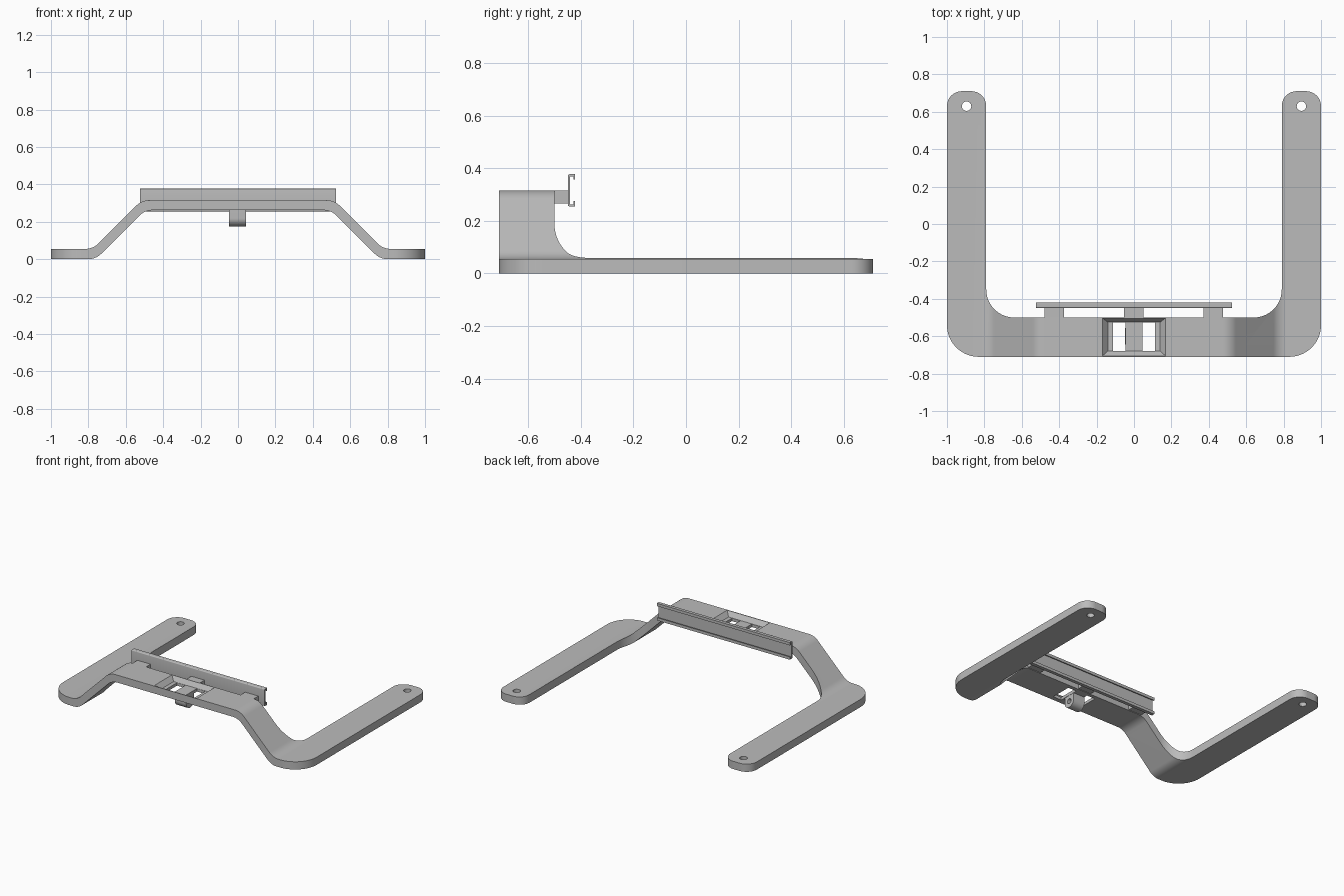
import bpy, bmesh, math
from mathutils import Vector

cube = bpy.data.objects.get("Cube")
if cube:
    bpy.data.objects.remove(cube, do_unlink=True)

grey = bpy.data.materials.new("plain grey")
grey.use_nodes = True
COLOUR = (0.5, 0.5, 0.5, 1)
grey.diffuse_color = COLOUR
grey.node_tree.nodes["Principled BSDF"].inputs["Base Color"].default_value = COLOUR


def fillet(corners, steps=12):
    """Round each (x, y, radius) corner of a closed outline."""
    out = []
    for i, (x, y, r) in enumerate(corners):
        p = Vector((x, y))
        if r == 0:
            out.append(p)
            continue
        a = (Vector(corners[i - 1][:2]) - p).normalized()
        b = (Vector(corners[(i + 1) % len(corners)][:2]) - p).normalized()
        half = a.angle(b) / 2
        centre = p + (a + b).normalized() * r / math.sin(half)
        start = p + a * r / math.tan(half) - centre
        end = p + b * r / math.tan(half) - centre
        sweep = start.angle_signed(end)
        for k in range(steps + 1):
            t = -sweep * k / steps
            out.append(centre + Vector((start.x * math.cos(t) - start.y * math.sin(t),
                                        start.x * math.sin(t) + start.y * math.cos(t))))
    return out


def circle(cx, cy, r, n=32):
    return [(cx + r * math.cos(math.tau * k / n), cy + r * math.sin(math.tau * k / n))
            for k in range(n)]


def loft(name, lower, upper, lo, hi, axis="z"):
    """Solid between two matching outlines placed at lo and hi along an axis."""
    place = {"x": lambda p, h: (h, p[0], p[1]),
             "y": lambda p, h: (p[0], h, p[1]),
             "z": lambda p, h: (p[0], p[1], h)}[axis]
    bm = bmesh.new()
    a = [bm.verts.new(place(p, lo)) for p in lower]
    b = [bm.verts.new(place(p, hi)) for p in upper]
    bm.faces.new(a)
    bm.faces.new(b)
    for i in range(len(a)):
        bm.faces.new((a[i - 1], a[i], b[i], b[i - 1]))
    bmesh.ops.recalc_face_normals(bm, faces=bm.faces)
    mesh = bpy.data.meshes.new(name)
    bm.to_mesh(mesh)
    bm.free()
    mesh.materials.append(grey)
    ob = bpy.data.objects.new(name, mesh)
    bpy.context.collection.objects.link(ob)
    return ob


def prism(name, outline, lo, hi, axis="z"):
    return loft(name, outline, outline, lo, hi, axis)


def rect(x0, x1, y0, y1):
    return [(x0, y0), (x1, y0), (x1, y1), (x0, y1)]


def boolean(ob, tool, operation):
    mod = ob.modifiers.new(operation, "BOOLEAN")
    mod.operation = operation
    mod.solver = "EXACT"
    mod.object = tool
    bpy.context.view_layer.objects.active = ob
    bpy.ops.object.modifier_apply(modifier=mod.name)
    bpy.data.objects.remove(tool, do_unlink=True)


def mirrored(half):
    return half + [(-x, y, r) for x, y, r in reversed(half)]


# Bent strip seen from the front
strip = fillet(mirrored([(-1.1, 0, 0), (-0.76, 0, 0.1), (-0.498, 0.262, 0.1)])
               + mirrored([(1.1, 0.055, 0), (0.775, 0.055, 0.1), (0.515, 0.315, 0.1)]))
frame = prism("bent_frame", strip, -0.8, 0.8, "y")

# U-shaped plan trims the strip
plan = fillet(mirrored([(0.79, -0.5, 0.15), (0.79, 0.71, 0.08),
                        (1, 0.71, 0.08), (1, -0.71, 0.17)]), 20)
boolean(frame, prism("plan", plan, -0.1, 0.5), "INTERSECT")

# Screw holes in the arm tips
for side in (-1, 1):
    boolean(frame, prism("hole", circle(side * 0.895, 0.63, 0.025), -0.1, 0.2), "DIFFERENCE")

# Tapered pocket with two windows in the bridge
boolean(frame, loft("pocket", rect(-0.14, 0.14, -0.68, -0.525),
                    rect(-0.17, 0.17, -0.706, -0.502), 0.283, 0.317), "DIFFERENCE")
for side in (-1, 1):
    x0, x1 = sorted((side * 0.045, side * 0.112))
    boolean(frame, prism("window", rect(x0, x1, -0.678, -0.527), 0.2, 0.4), "DIFFERENCE")

# Lug with a cross hole under the bridge
lug = prism("pivot_lug", fillet([(-0.645, 0.27, 0), (-0.645, 0.175, 0.044),
                                 (-0.555, 0.175, 0.044), (-0.555, 0.27, 0)]),
            -0.047, 0.043, "x")
boolean(lug, prism("bore", circle(-0.6, 0.22, 0.018), -0.1, 0.1, "x"), "DIFFERENCE")

# Pads joining the bridge to the rail
pads = [prism("rail_pad", rect(x - 0.052, x + 0.052, 0.266, 0.315), -0.505, -0.442, "y")
        for x in (-0.427, -0.002, 0.423)]

# C-shaped rail with hooked lips
back, lip = -0.449, -0.421
lower_half = [(back, 0.255, 0.006), (lip, 0.255, 0), (lip, 0.275, 0),
              (lip - 0.007, 0.275, 0), (lip - 0.007, 0.263, 0), (back + 0.009, 0.263, 0)]
upper_half = [(y, 0.632 - z, r) for y, z, r in reversed(lower_half)]
rail = prism("rail", fillet(lower_half + upper_half, 5), -0.525, 0.525, "x")

# Smooth bends, sharp edges
bpy.ops.object.select_all(action="DESELECT")
for ob in (frame, lug, rail, *pads):
    ob.select_set(True)
bpy.context.view_layer.objects.active = frame
bpy.ops.object.shade_smooth_by_angle(angle=math.radians(30))
